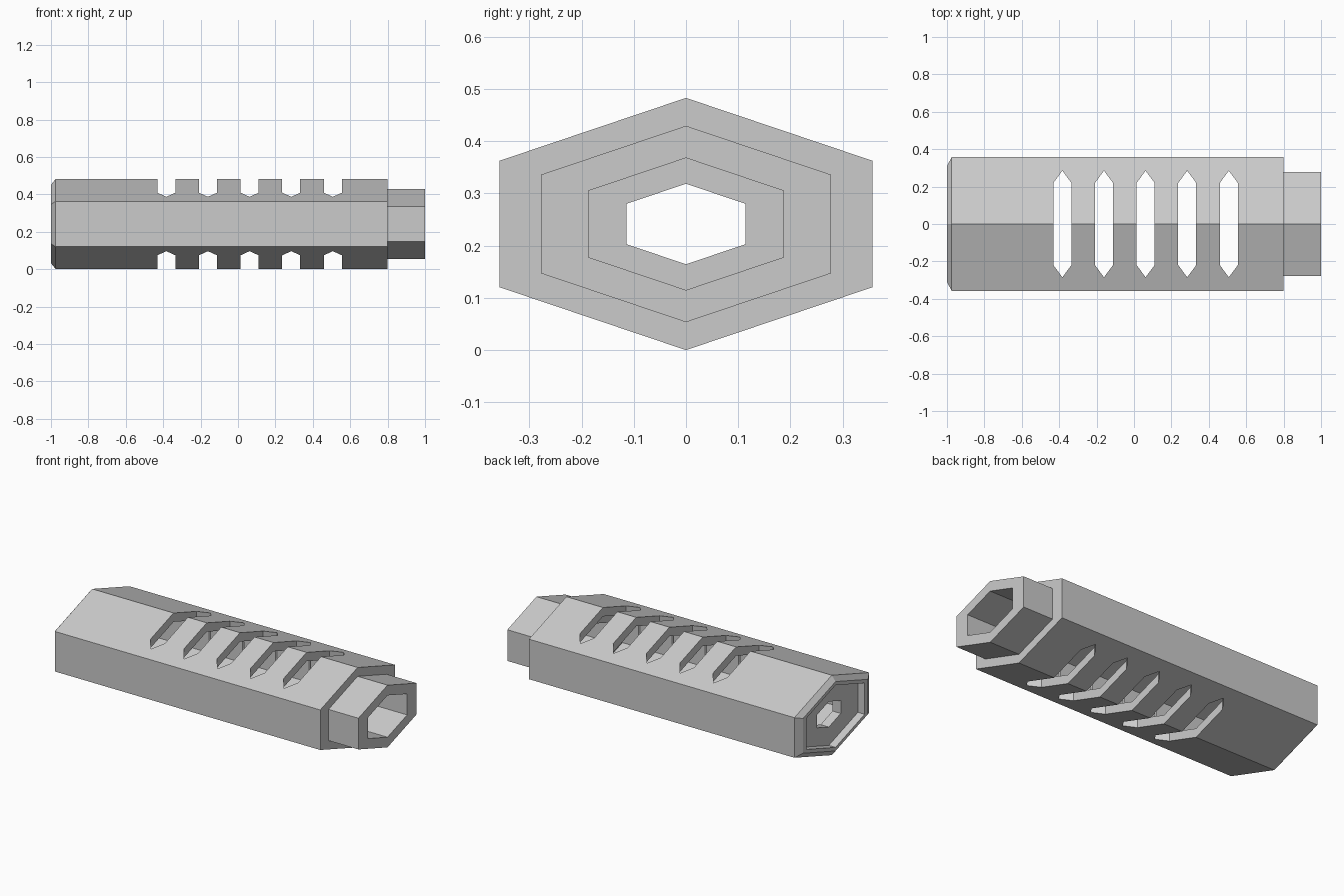
import bpy, bmesh

if "Cube" in bpy.data.objects:
    bpy.data.objects.remove(bpy.data.objects["Cube"])

CZ = 0.2415  # height of the long axis

metal = bpy.data.materials.new("grey_metal")
metal.diffuse_color = (0.6, 0.6, 0.6, 1)
metal.use_nodes = True
metal.node_tree.nodes["Principled BSDF"].inputs["Base Color"].default_value = metal.diffuse_color


def finish(name, bm):
    bmesh.ops.recalc_face_normals(bm, faces=bm.faces)
    me = bpy.data.meshes.new(name)
    bm.to_mesh(me)
    bm.free()
    me.materials.append(metal)
    ob = bpy.data.objects.new(name, me)
    bpy.context.collection.objects.link(ob)
    return ob


def hex_ring(bm, x, r):
    """Wide hexagon section with half width r, points up and down."""
    pts = [(0, .676), (1, .339), (1, -.339), (0, -.676), (-1, -.339), (-1, .339)]
    return [bm.verts.new((x, y * r, CZ + z * r)) for y, z in pts]


def hex_tube(name, profile):
    """Sweep a closed (x, half width) profile around the hexagon."""
    bm = bmesh.new()
    rings = [hex_ring(bm, x, r) for x, r in profile]
    for a, b in zip(rings, rings[1:] + rings[:1]):
        for i in range(6):
            j = (i + 1) % 6
            bm.faces.new((a[i], a[j], b[j], b[i]))
    return finish(name, bm)


# Outer shell with a chamfered muzzle end
shell = hex_tube("outer_shell", [(-1, .278), (-1, .31), (-.975, .357),
                                 (.8, .357), (.8, .278)])

# Recessed end plate with the small opening
hex_tube("end_plate", [(-.955, .114), (-.955, .278), (-.9, .278), (-.9, .114)])

# Rear collar sleeved into the shell
hex_tube("rear_collar", [(.62, .187), (.62, .278), (1, .278), (1, .187)])

# Pointed vent slots cut straight through top and bottom
bm = bmesh.new()
w, s, t = .048, .22, .285
for k in range(-2, 3):
    cx = .062 + .2225 * k
    outline = [(-w, -s), (0, -t), (w, -s), (w, s), (0, t), (-w, s)]
    face = bm.faces.new([bm.verts.new((cx + x, y, -.2)) for x, y in outline])
    top = bmesh.ops.extrude_face_region(bm, geom=[face])["geom"]
    bmesh.ops.translate(bm, vec=(0, 0, .9),
                        verts=[v for v in top if isinstance(v, bmesh.types.BMVert)])
cutter = finish("slot_cutter", bm)
cutter.hide_render = True
cutter.hide_viewport = True

mod = shell.modifiers.new("vent_slots", 'BOOLEAN')
mod.operation = 'DIFFERENCE'
mod.solver = 'EXACT'
mod.object = cutter

# Bake the cut and drop the helper
bpy.context.view_layer.update()
dg = bpy.context.evaluated_depsgraph_get()
baked = bpy.data.meshes.new_from_object(shell.evaluated_get(dg))
shell.modifiers.clear()
shell.data = baked
bpy.data.objects.remove(cutter)
